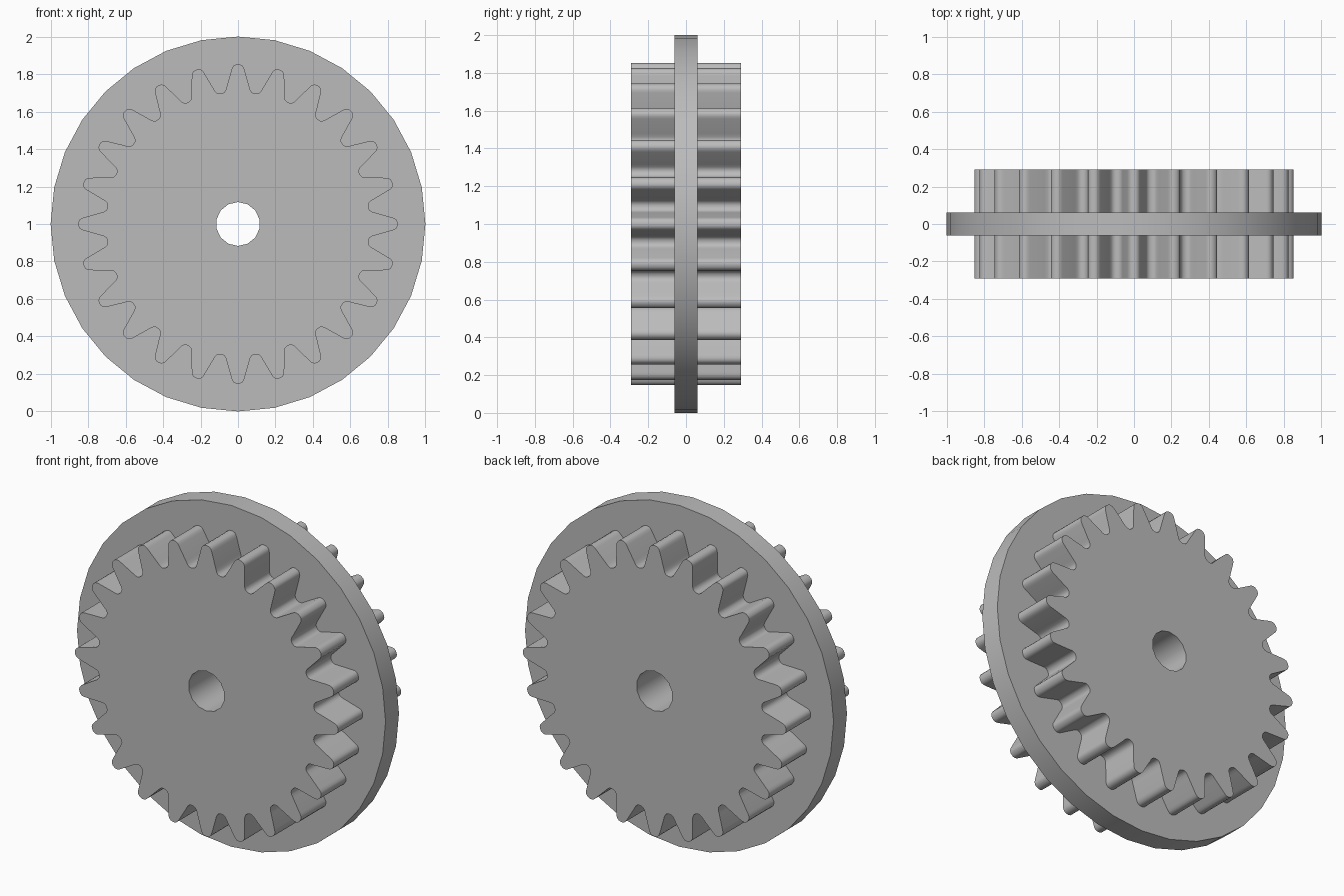
import bpy
import bmesh
from math import sin, cos, pi, radians
from mathutils import Vector

cube = bpy.data.objects.get("Cube")
if cube:
    bpy.data.objects.remove(cube, do_unlink=True)

TEETH = 24
CENTRE_Z = 1.0

steel = bpy.data.materials.new("plain grey")
steel.use_nodes = True
grey = (0.5, 0.5, 0.5, 1)
steel.diffuse_color = grey
steel.node_tree.nodes["Principled BSDF"].inputs["Base Color"].default_value = grey


def circle(radius, sides):
    return [(radius * sin(2 * pi * i / sides), radius * cos(2 * pi * i / sides))
            for i in range(sides)]


def gear_outline():
    # Half a tooth as (half width, height), from root to tip, then mirrored
    half = [(0.085, 0.697), (0.073, 0.703), (0.065, 0.716), (0.060, 0.735),
            (0.035, 0.822), (0.030, 0.836), (0.022, 0.846), (0.010, 0.852)]
    tooth = [(-x, r) for x, r in half] + half[::-1]
    points = []
    for i in range(TEETH):
        a = 2 * pi * i / TEETH
        points += [(x * cos(a) + r * sin(a), r * cos(a) - x * sin(a)) for x, r in tooth]
    return points


def ring_solid(name, outer, inner, half_depth):
    # Fill between two outlines, then extrude from front to back
    bm = bmesh.new()
    edges = []
    for loop in (outer, inner):
        verts = [bm.verts.new((x, -half_depth, z)) for x, z in loop]
        edges += [bm.edges.new((v, verts[i - 1])) for i, v in enumerate(verts)]
    bmesh.ops.triangle_fill(bm, edges=edges, use_beauty=True, normal=Vector((0, -1, 0)))
    result = bmesh.ops.extrude_face_region(bm, geom=bm.faces[:], use_keep_orig=True)
    moved = [g for g in result["geom"] if isinstance(g, bmesh.types.BMVert)]
    bmesh.ops.translate(bm, verts=moved, vec=(0, 2 * half_depth, 0))
    bmesh.ops.recalc_face_normals(bm, faces=bm.faces[:])
    mesh = bpy.data.meshes.new(name)
    bm.to_mesh(mesh)
    bm.free()
    mesh.materials.append(steel)
    obj = bpy.data.objects.new(name, mesh)
    obj.location.z = CENTRE_Z
    bpy.context.collection.objects.link(obj)
    bpy.ops.object.select_all(action="DESELECT")
    obj.select_set(True)
    bpy.context.view_layer.objects.active = obj
    bpy.ops.object.shade_smooth_by_angle(angle=radians(35))
    return obj


# Toothed wheel with a bore, running through the flange
ring_solid("toothed_wheel", gear_outline(), circle(0.117, 14), 0.292)

# Flange around the middle of the wheel
ring_solid("centre_flange", circle(1.0, 32), circle(0.69, 32), 0.062)
